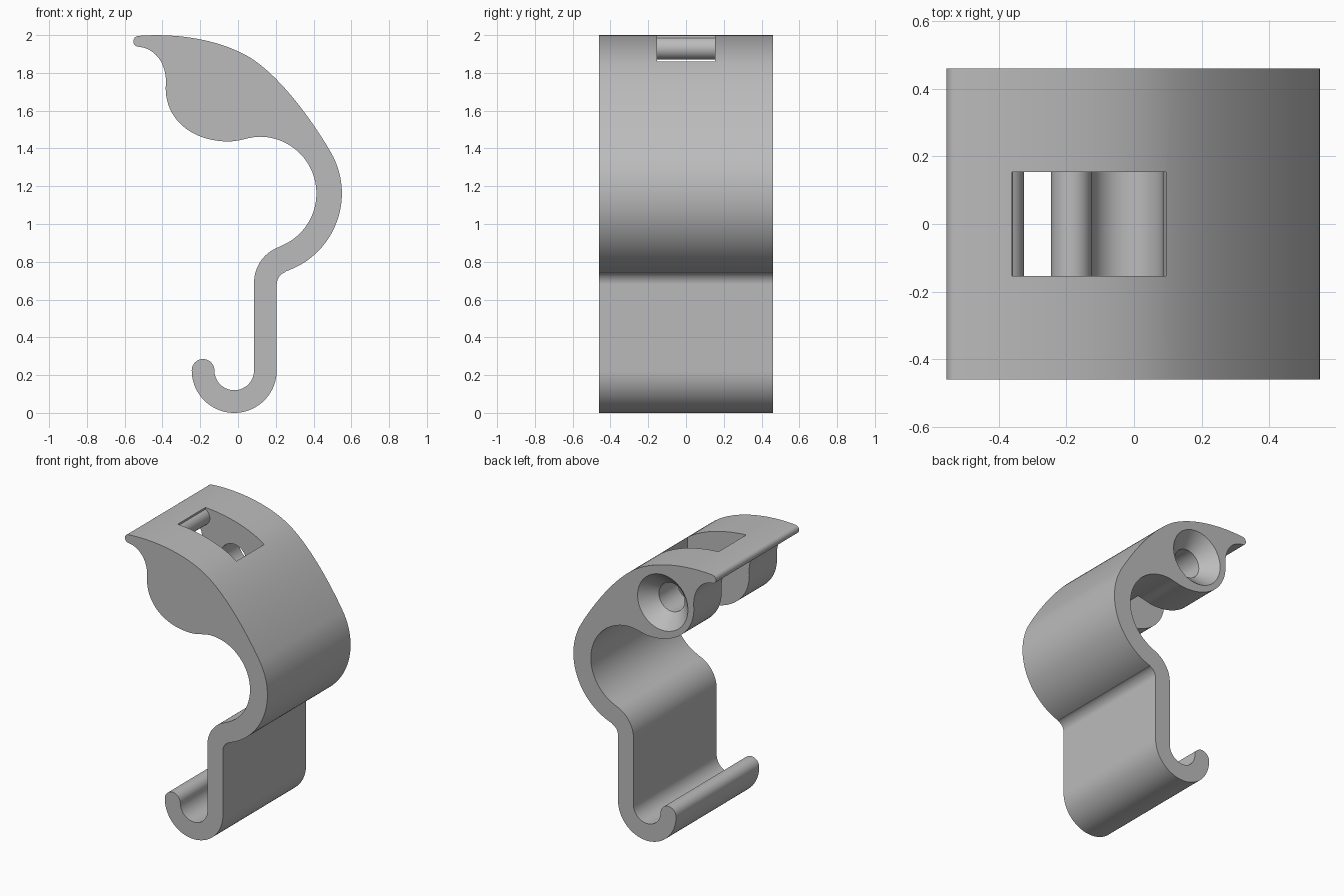
import bpy
import bmesh
from math import cos, sin, radians, pi
from mathutils import Matrix, Vector

cube = bpy.data.objects.get("Cube")
if cube:
    bpy.data.objects.remove(cube, do_unlink=True)

HALF_DEPTH = 0.46
SLOT_HALF = 0.153


def arc(cx, cz, r, start, end, n=24):
    """Points on an arc, angles in degrees."""
    angles = [radians(start + (end - start) * i / n) for i in range(n + 1)]
    return [(cx + r * cos(a), cz + r * sin(a)) for a in angles]


def bezier(a, b, c, d, n=20):
    """Points strictly inside a cubic curve from a to d."""
    a, b, c, d = map(Vector, (a, b, c, d))
    pts = []
    for i in range(1, n):
        t = i / n
        s = 1 - t
        pts.append(tuple(a * s**3 + b * 3 * s * s * t + c * 3 * s * t * t + d * t**3))
    return pts


def new_object(name, bm):
    bmesh.ops.recalc_face_normals(bm, faces=bm.faces)
    mesh = bpy.data.meshes.new(name)
    bm.to_mesh(mesh)
    bm.free()
    obj = bpy.data.objects.new(name, mesh)
    bpy.context.collection.objects.link(obj)
    return obj


def extrude_profile(name, pts, half):
    bm = bmesh.new()
    face = bm.faces.new([bm.verts.new((x, -half, z)) for x, z in pts])
    out = bmesh.ops.extrude_face_region(bm, geom=[face])
    moved = [v for v in out["geom"] if isinstance(v, bmesh.types.BMVert)]
    bmesh.ops.translate(bm, verts=moved, vec=(0, 2 * half, 0))
    return new_object(name, bm)


def lathe_y(name, profile, cx, cz, sides=64):
    """Closed solid turned about a line along y; profile holds (radius, y)."""
    bm = bmesh.new()
    rings = [[bm.verts.new((cx + r * cos(2 * pi * i / sides), y,
                            cz + r * sin(2 * pi * i / sides))) for i in range(sides)]
             for r, y in profile]
    for lower, upper in zip(rings, rings[1:]):
        for i in range(sides):
            j = (i + 1) % sides
            bm.faces.new((lower[i], lower[j], upper[j], upper[i]))
    bm.faces.new(rings[0])
    bm.faces.new(rings[-1])
    return new_object(name, bm)


def cut(target, cutter):
    cutter.hide_render = True
    mod = target.modifiers.new("cut", "BOOLEAN")
    mod.operation = "DIFFERENCE"
    mod.solver = "EXACT"
    mod.object = cutter
    bpy.context.view_layer.objects.active = target
    bpy.ops.object.modifier_apply(modifier=mod.name)
    bpy.data.objects.remove(cutter, do_unlink=True)


# Side outline: lip, sloping back, round belly, stem, hook, then back up inside
shoulder, nose, lobe_low, lobe_side = (0.02, 1.905), (-0.525, 1.996), (-0.05, 1.437), (-0.383, 1.72)
belly = (0.115, 1.162)
outline = arc(-0.525, 1.967, 0.029, 270, 90, 12)
outline += bezier(nose, (-0.35, 2.01), (-0.14, 1.985), shoulder) + [shoulder]
outline += bezier(shoulder, (0.18, 1.83), (0.36, 1.60), (0.484, 1.393))
outline += arc(*belly, 0.435, 32, -71.6, 36)
outline += arc(0.275, 0.68, 0.07, 108.4, 180, 12)
outline += arc(-0.02, 0.225, 0.225, 0, -180, 36)
outline += arc(-0.185, 0.225, 0.06, 180, 0, 20)[1:]
outline += arc(-0.02, 0.225, 0.105, -180, 0, 28)[1:]
outline += arc(0.285, 0.69, 0.2, 180, 109.8, 20)
outline += arc(*belly, 0.3, -70.2, 90, 44)[1:]
outline += bezier((0.115, 1.462), (0.06, 1.462), (0.01, 1.437), lobe_low, 12) + [lobe_low]
outline += bezier(lobe_low, (-0.24, 1.437), (-0.383, 1.55), lobe_side) + [lobe_side]
outline += bezier(lobe_side, (-0.37, 1.85), (-0.44, 1.93), (-0.525, 1.938))
hook = extrude_profile("hook_body", outline, HALF_DEPTH)

# Slot through the lobe, leaving a rounded bar behind the lip
slot = [(-0.36, 2.1)] + arc(-0.385, 1.93, 0.06, 65, -135, 28)
slot += [(-0.5, 1.8), (-0.5, 1.3), (0.095, 1.3), (0.095, 2.1)]
cut(hook, extrude_profile("slot_cutter", slot, SLOT_HALF))

# Countersunk hole from the rear face into the slot
hole = [(0.1, 0), (0.1, 0.36), (0.195, HALF_DEPTH), (0.195, 0.55)]
cut(hook, lathe_y("hole_cutter", hole, -0.142, 1.70))

# Plain grey material
grey = bpy.data.materials.new("grey")
grey.use_nodes = True
colour = (0.5, 0.5, 0.5, 1)
grey.diffuse_color = colour
grey.node_tree.nodes["Principled BSDF"].inputs["Base Color"].default_value = colour
hook.data.materials.clear()
hook.data.materials.append(grey)

bpy.ops.object.select_all(action="DESELECT")
hook.select_set(True)
bpy.context.view_layer.objects.active = hook
bpy.ops.object.shade_smooth_by_angle(angle=radians(30))
